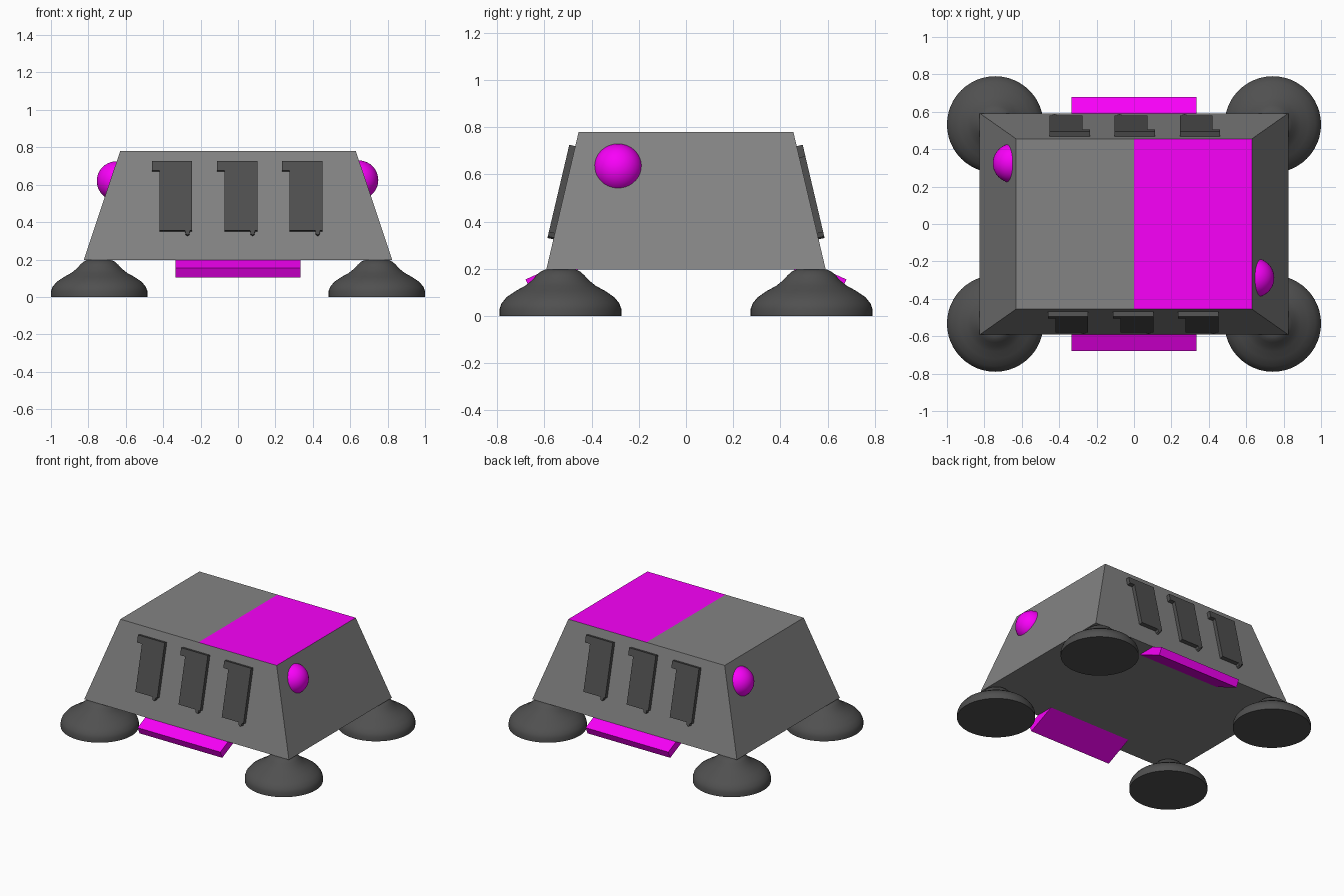
import bpy, bmesh, math
from mathutils import Vector, Matrix

if "Cube" in bpy.data.objects:
    bpy.data.objects.remove(bpy.data.objects["Cube"])


def material(name, rgb):
    m = bpy.data.materials.new(name)
    m.diffuse_color = (*rgb, 1)
    m.use_nodes = True
    m.node_tree.nodes["Principled BSDF"].inputs["Base Color"].default_value = m.diffuse_color
    return m


GREY = material("body_grey", (0.23, 0.23, 0.23))
DARK = material("dark_grey", (0.08, 0.08, 0.08))
MAGENTA = material("magenta", (0.95, 0.0, 0.95))
TURN = Matrix.Rotation(math.pi, 4, 'Z')


def make(name, bm, *mats, smooth=False):
    bmesh.ops.recalc_face_normals(bm, faces=bm.faces)
    me = bpy.data.meshes.new(name)
    bm.to_mesh(me)
    bm.free()
    for m in mats:
        me.materials.append(m)
    ob = bpy.data.objects.new(name, me)
    bpy.context.collection.objects.link(ob)
    if smooth:
        bpy.ops.object.select_all(action='DESELECT')
        ob.select_set(True)
        bpy.context.view_layer.objects.active = ob
        bpy.ops.object.shade_smooth_by_angle(angle=math.radians(40))
    return ob


def prism(name, outline, extrude, mat, turned):
    """Extrude a flat outline; turned puts it on the back."""
    bm = bmesh.new()
    face = bm.faces.new([bm.verts.new(p) for p in outline])
    ext = bmesh.ops.extrude_face_region(bm, geom=[face], use_keep_orig=True)
    moved = [g for g in ext["geom"] if isinstance(g, bmesh.types.BMVert)]
    bmesh.ops.translate(bm, verts=moved, vec=extrude)
    if turned:
        bm.transform(TURN)
    return make(name, bm, mat)


# Tapered body, with the right half of the roof coloured
BX, BY, BZ = 0.825, 0.592, 0.197
TX, TY, TZ = 0.63, 0.455, 0.78
bm = bmesh.new()
bmesh.ops.create_cube(bm, size=2)
for v in bm.verts:
    top = v.co.z > 0
    v.co = (v.co.x * (TX if top else BX), v.co.y * (TY if top else BY), TZ if top else BZ)
bmesh.ops.bisect_plane(bm, geom=bm.verts[:] + bm.edges[:] + bm.faces[:],
                       plane_co=(0, 0, 0), plane_no=(1, 0, 0))
for f in bm.faces:
    c = f.calc_center_median()
    f.material_index = int(c.z > TZ - 0.001 and c.x > 0)
make("body", bm, GREY, MAGENTA)

# Bell-shaped feet, lathed
PROFILE = [(0, 0), (0.258, 0), (0.258, 0.03), (0.25, 0.053), (0.228, 0.08), (0.19, 0.106),
           (0.15, 0.128), (0.122, 0.15), (0.102, 0.172), (0.085, 0.188), (0.065, 0.197), (0, 0.199)]
for sx, side in ((-1, "left"), (1, "right")):
    for sy, end in ((-1, "front"), (1, "back")):
        bm = bmesh.new()
        vs = [bm.verts.new((r, 0, z)) for r, z in PROFILE]
        es = [bm.edges.new(p) for p in zip(vs, vs[1:])]
        bmesh.ops.spin(bm, geom=vs + es, cent=(0, 0, 0), axis=(0, 0, 1),
                       angle=math.tau, steps=48, use_merge=True)
        bmesh.ops.remove_doubles(bm, verts=bm.verts, dist=0.0005)
        bm.transform(Matrix.Translation((sx * 0.742, sy * 0.532, 0)))
        make(f"{end}_{side}_foot", bm, DARK, smooth=True)

# Side domes, sunk into the end walls
for name, pos in (("right_dome", (0.645, -0.288, 0.625)), ("left_dome", (-0.65, 0.325, 0.62))):
    bm = bmesh.new()
    bmesh.ops.create_uvsphere(bm, u_segments=40, v_segments=20, radius=0.105)
    bm.transform(Matrix.Translation(pos))
    make(name, bm, MAGENTA, smooth=True)

# Panels and skids, repeated front and back
normal = Vector((0, -(TZ - BZ), BY - TY)).normalized()


def on_wall(x, z):
    y = -(BY + (TY - BY) * (z - BZ) / (TZ - BZ))
    return Vector((x, y, z)) - normal * 0.005


PANEL = [(-0.04, 0.72), (0.175, 0.72), (0.175, 0.35), (0.163, 0.35), (0.16, 0.332), (0.15, 0.325),
         (0.14, 0.332), (0.137, 0.35), (0, 0.35), (0, 0.67), (-0.04, 0.67)]
for turned, end in ((False, "front"), (True, "back")):
    for i in range(3):
        x0 = -0.42 + 0.348 * i
        prism(f"{end}_panel_{i + 1}", [on_wall(x0 + x, z) for x, z in PANEL],
              normal * 0.031, DARK, turned)
    prism(f"{end}_skid", [(-0.333, y, z) for y, z in
                          ((-0.68, 0.155), (-0.657, 0.105), (-0.40, 0.222), (-0.423, 0.272))],
          Vector((0.666, 0, 0)), MAGENTA, turned)
